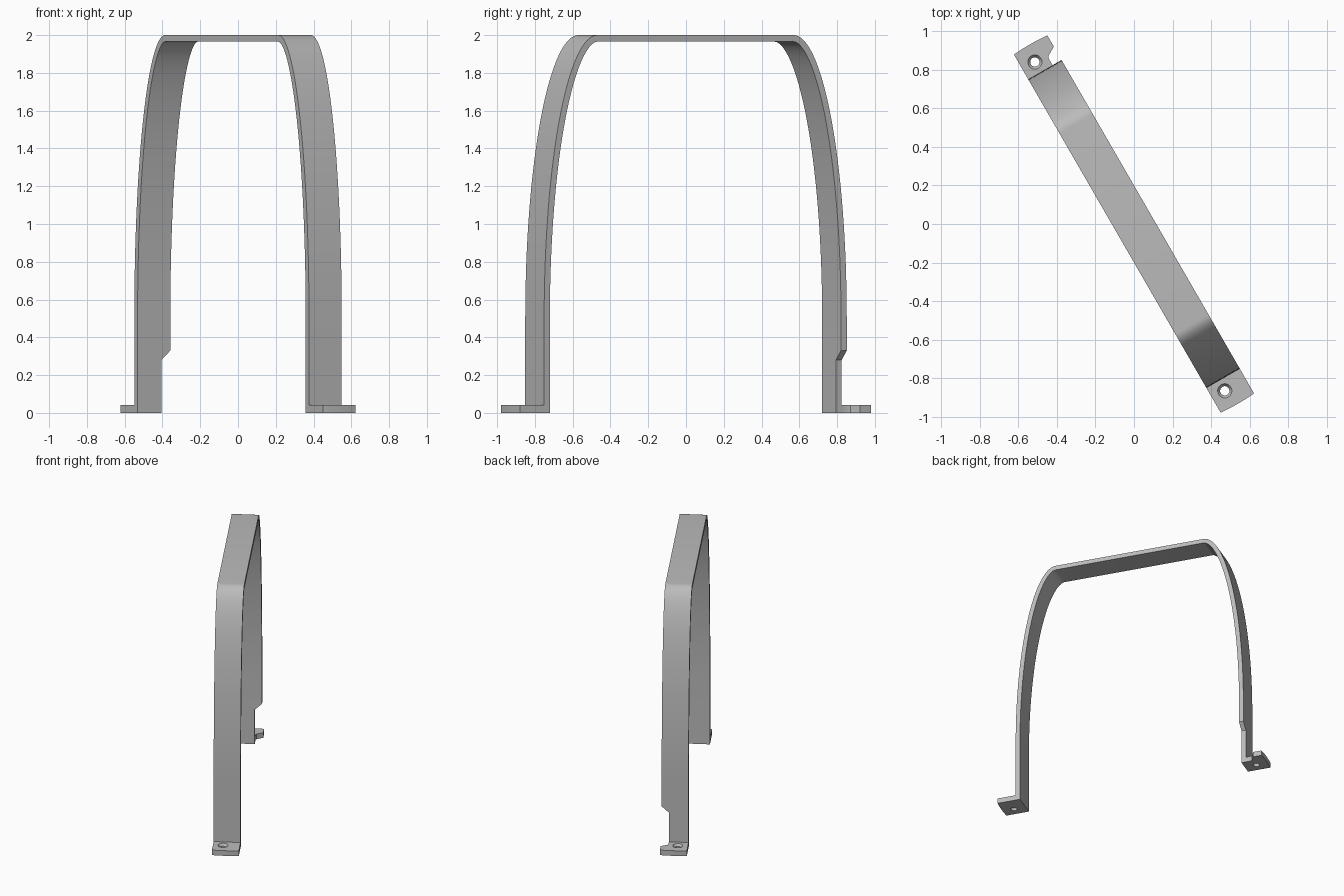
import bpy, bmesh, math
from mathutils import Matrix

if "Cube" in bpy.data.objects:
    bpy.data.objects.remove(bpy.data.objects["Cube"], do_unlink=True)

# The bracket is modelled along local x, then turned to its diagonal stance
TURN = Matrix.Rotation(math.radians(120), 4, 'Z')
HALF = 0.1          # half width of the strap
NARROW = 0.046      # half width where the strap is notched
THICK = 0.035
LEG = 0.925         # outer face of the legs
FLAT = 0.6          # where the flat top starts to bend
BEND = 1.5          # height of the elliptical bend
FOOT = 0.042        # foot thickness
END = 1.077         # radius of the rounded foot ends

steel = bpy.data.materials.new("satin_grey")
steel.use_nodes = True
colour = (0.5, 0.5, 0.5, 1)
steel.diffuse_color = colour
steel.node_tree.nodes["Principled BSDF"].inputs["Base Color"].default_value = colour


def finish(bm, name):
    bmesh.ops.recalc_face_normals(bm, faces=bm.faces)
    bm.transform(TURN)
    mesh = bpy.data.meshes.new(name)
    bm.to_mesh(mesh)
    bm.free()
    mesh.materials.append(steel)
    obj = bpy.data.objects.new(name, mesh)
    bpy.context.collection.objects.link(obj)
    return obj


def smooth(obj):
    bpy.ops.object.select_all(action='DESELECT')
    obj.select_set(True)
    bpy.context.view_layer.objects.active = obj
    bpy.ops.object.shade_smooth_by_angle(angle=math.radians(30))


def half_path(steps=40):
    """Outer and inner points of one leg, from floor to flat top."""
    pts = [((LEG, z), (LEG - THICK, z)) for z in (0, 0.28, 0.33)]
    a = LEG - FLAT
    for i in range(steps + 1):
        t = math.pi / 2 * i / steps
        x, z = FLAT + a * math.cos(t), 2 - BEND + BEND * math.sin(t)
        nx, nz = BEND * math.cos(t), a * math.sin(t)
        k = THICK / math.hypot(nx, nz)
        pts.append(((x, z), (x - nx * k, z - nz * k)))
    return pts


# Arched strap, with the rear leg notched on one side near the floor
bm = bmesh.new()
leg = half_path()
stations = [(o, i, NARROW if o[1] < 0.3 else HALF) for o, i in leg]
stations += [((-o[0], o[1]), (-i[0], i[1]), HALF) for o, i in reversed(leg)]
rings = []
for outer, inner, w in stations:
    rings.append([bm.verts.new((p[0], y, p[1]))
                  for p, y in ((outer, -w), (outer, HALF), (inner, HALF), (inner, -w))])
for r, s in zip(rings, rings[1:]):
    for j in range(4):
        n = (j + 1) % 4
        bm.faces.new((r[j], r[n], s[n], s[j]))
bm.faces.new(rings[0])
bm.faces.new(rings[-1])
smooth(finish(bm, "arched_strap"))


def countersink(x, y):
    """Lathed cutter: straight hole opening into a cone at the top."""
    bm = bmesh.new()
    n = 32
    rings = []
    for radius, z in ((0.024, -0.02), (0.024, 0.024), (0.037, FOOT), (0.037, FOOT + 0.02)):
        rings.append([bm.verts.new((x + radius * math.cos(math.tau * i / n),
                                    y + radius * math.sin(math.tau * i / n), z))
                      for i in range(n)])
    for r, s in zip(rings, rings[1:]):
        for i in range(n):
            j = (i + 1) % n
            bm.faces.new((r[i], r[j], s[j], s[i]))
    bm.faces.new(rings[0])
    bm.faces.new(rings[-1])
    cutter = finish(bm, "hole_cutter")
    cutter.hide_render = True
    return cutter


def foot(name, side, notched):
    """Flat foot with an arc end and one screw hole."""
    arc = [HALF - 2 * HALF * i / 12 for i in range(13)]
    outline = [(LEG, HALF)] + [(math.sqrt(END ** 2 - y * y), y) for y in arc]
    if notched:
        outline += [(1.005, -HALF), (0.977, -NARROW - 0.005), (0.965, -NARROW), (LEG, -NARROW)]
    else:
        outline.append((LEG, -HALF))
    bm = bmesh.new()
    base = bm.faces.new([bm.verts.new((side * x, y, 0)) for x, y in outline])
    top = bmesh.ops.extrude_face_region(bm, geom=[base], use_keep_orig=True)["geom"]
    for v in top:
        if isinstance(v, bmesh.types.BMVert):
            v.co.z = FOOT
    obj = finish(bm, name)
    cutter = countersink(side * 0.985, 0.025)
    mod = obj.modifiers.new("screw_hole", 'BOOLEAN')
    mod.operation = 'DIFFERENCE'
    mod.solver = 'EXACT'
    mod.object = cutter
    bpy.context.view_layer.objects.active = obj
    bpy.ops.object.modifier_apply(modifier=mod.name)
    bpy.data.objects.remove(cutter, do_unlink=True)
    smooth(obj)


foot("front_foot", -1, False)
foot("rear_foot", 1, True)
